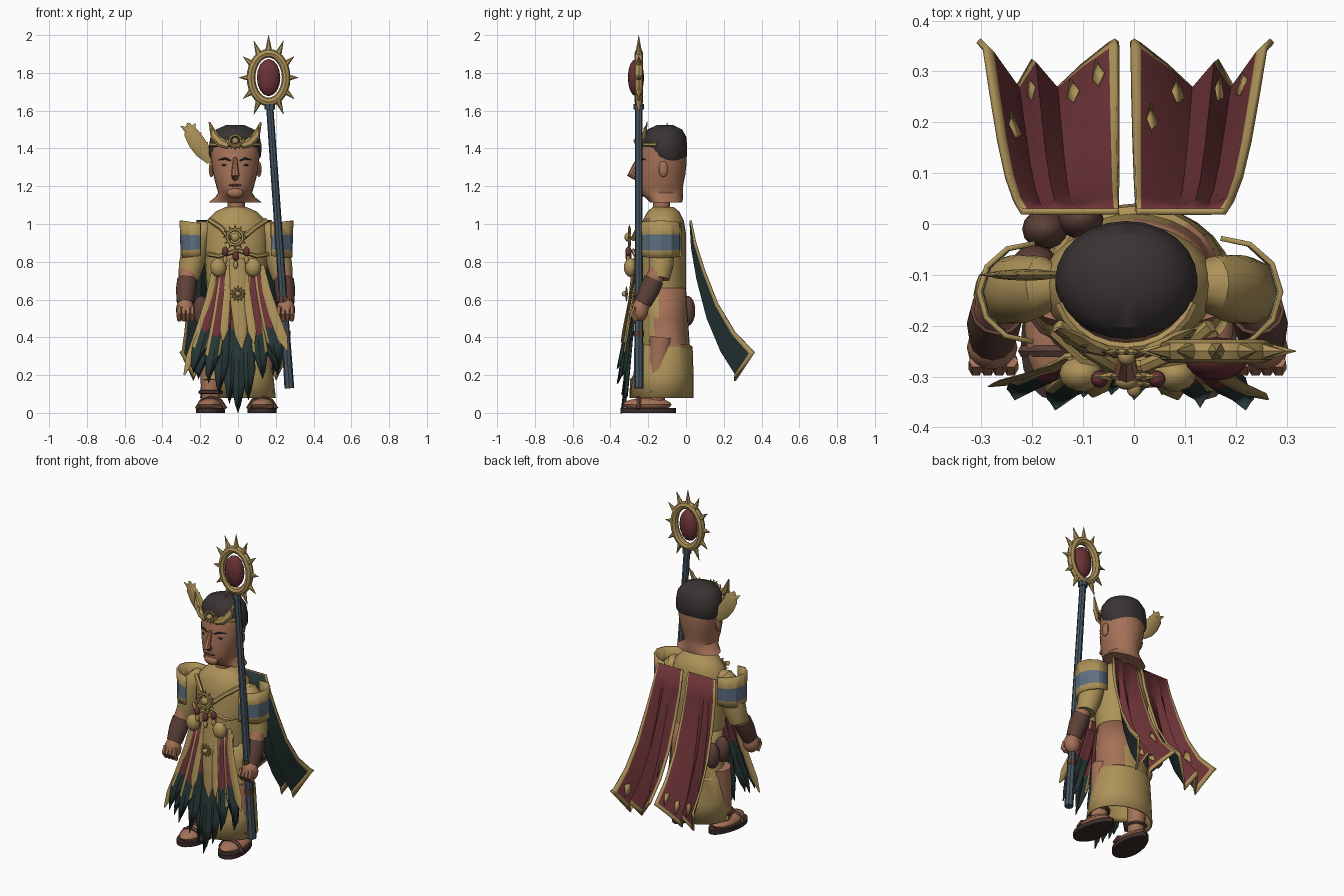
import bpy, bmesh, math
from mathutils import Vector

if "Cube" in bpy.data.objects:
    bpy.data.objects.remove(bpy.data.objects["Cube"])

def material(name, *rgb):
    m = bpy.data.materials.new(name)
    m.use_nodes = True
    m.diffuse_color = (*rgb, 1)
    m.node_tree.nodes["Principled BSDF"].inputs["Base Color"].default_value = (*rgb, 1)
    return m

gold, red, teal, skin, brown, steel, blue, hair, sole = [material(*a) for a in (
    ("gold", .42, .29, .10), ("dark red", .15, .033, .038), ("dark teal", .02, .038, .038),
    ("skin", .37, .165, .095), ("brown leather", .11, .052, .04), ("blue grey", .062, .09, .12),
    ("band blue", .11, .16, .22), ("black hair", .042, .033, .033), ("dark sole", .045, .025, .022))]
CLOTH = [red, teal, gold, gold]

def grid(name, rows, mats, wrap=True, loop=False, cap=True, rule=None, thick=0, back=0, angle=35):
    """Surface through rows of points, with optional thickness."""
    bm = bmesh.new()
    vs = [[bm.verts.new(p) for p in row] for row in rows]
    nr, nc = len(rows), len(rows[0])
    for r in range(nr if loop else nr - 1):
        for c in range(nc if wrap else nc - 1):
            a, b, d = vs[r], vs[(r + 1) % nr], (c + 1) % nc
            f = bm.faces.new((a[c], a[d], b[d], b[c]))
            f.material_index = rule(r, c, f.calc_center_median()) if rule else 0
    if wrap:
        for row in (vs[0], vs[-1]) if cap and not loop else ():
            bm.faces.new(row)
        bmesh.ops.recalc_face_normals(bm, faces=bm.faces)
    me = bpy.data.meshes.new(name)
    bm.to_mesh(me)
    bm.free()
    for m in mats:
        me.materials.append(m)
    me.shade_smooth()
    me.set_sharp_from_angle(angle=math.radians(angle))
    ob = bpy.data.objects.new(name, me)
    bpy.context.scene.collection.objects.link(ob)
    if thick:
        s = ob.modifiers.new("thickness", 'SOLIDIFY')
        s.thickness, s.offset = thick, -1
        s.material_offset, s.material_offset_rim = back, 2 * back
    return ob

def circle(n):
    return [(math.cos(2 * math.pi * i / n), math.sin(2 * math.pi * i / n)) for i in range(n)]

def loft(name, rings, mats, cx=0, n=20, **kw):
    """Stack of ellipses given as z, centre y, x radius, y radius."""
    return grid(name, [[(cx + rx * c, cy + ry * s, z) for c, s in circle(n)] for z, cy, rx, ry in rings], mats, **kw)

def tube(name, pts, radii, mat, n=8, loop=False, flat=1):
    """Round or flattened (along y) bar along a path."""
    pts = [Vector(p) for p in pts]
    rows = []
    for i, p in enumerate(pts):
        a = pts[i - 1] if i or loop else p
        b = pts[(i + 1) % len(pts)] if i < len(pts) - 1 or loop else p
        t = (b - a).normalized()
        side = t.cross(Vector((0, 1, 0)) if abs(t.y) < .9 else Vector((1, 0, 0))).normalized()
        up = side.cross(t)
        rows.append([p + radii[i] * (side * c + up * s * flat) for c, s in circle(n)])
    return grid(name, rows, [mat], loop=loop)

def ball(name, loc, r, mat, n=14):
    angles = [math.pi * (.02 + .12 * i) for i in range(9)]
    rings = [(loc[2] - r[2] * math.cos(a), loc[1], r[0] * math.sin(a), r[1] * math.sin(a)) for a in angles]
    return loft(name, rings, [mat], cx=loc[0], n=n)

def spike(name, a, b, r, flat=1):
    return tube(name, [a, b], [r, .001], gold, n=6, flat=flat)

def sun(name, x, y, z, r):
    """Medallion with a domed middle, rim and rays."""
    ball(name + "_boss", (x, y - .008, z), (r * .35, .018, r * .35), gold)
    tube(name + "_rim", [(x + r * .6 * c, y, z + r * .6 * s) for c, s in circle(16)], [r * .14] * 16, gold, n=6, loop=True)
    for c, s in circle(12):
        spike(name + "_ray", (x + r * .6 * c, y, z + r * .6 * s), (x + r * c, y, z + r * s), r * .14)

# Torso, hips and skirt, open over the left hip
loft("tunic", [(.64, -.125, .155, .125), (.8, -.125, .165, .125), (.95, -.122, .172, .122),
               (1.02, -.12, .155, .108), (1.065, -.12, .11, .085), (1.09, -.12, .055, .055)], [gold], cx=-.01, n=24)
skirt = loft("skirt", [(.66, -.12, .148, .12), (.5, -.115, .158, .125), (.36, -.11, .166, .13), (.35, -.11, .172, .145),
                       (.2, -.12, .187, .16), (.08, -.13, .2, .17)], [gold, skin], n=28, cap=False, thick=.008,
             rule=lambda r, c, p: int(p.z > .355 and p.x > 0 and -.155 < p.y < .005))
for v in skirt.data.vertices:
    if v.co.z < .1 and v.co.y < -.16 and v.co.x < -.02:
        v.co.z = .18
tube("neck", [(-.01, -.13, 1.06), (-.01, -.13, 1.16)], [.046, .046], skin, n=12)
# Head and hair
loft("head", [(1.115, -.105, .14, .085), (1.14, -.115, .107, .1), (1.165, -.135, .09, .118), (1.2, -.138, .1, .122),
              (1.26, -.13, .116, .126), (1.32, -.124, .126, .127), (1.4, -.118, .13, .12), (1.46, -.112, .118, .1),
              (1.5, -.11, .085, .075), (1.515, -.11, .03, .03)], [skin], cx=-.015, n=24)
loft("hair", [(1.335, -.1, .122, .09), (1.36, -.103, .137, .108), (1.41, -.11, .14, .116), (1.46, -.112, .131, .114),
              (1.5, -.112, .102, .092), (1.525, -.112, .045, .04)], [hair], cx=-.015, n=24)
tube("nose", [(-.015, -.248, 1.35), (-.015, -.272, 1.3), (-.015, -.29, 1.262), (-.015, -.255, 1.242)], [.01, .016, .023, .016], skin)
ball("mouth", (-.015, -.256, 1.205), (.035, .008, .006), brown)
ball("chin", (-.015, -.243, 1.165), (.045, .025, .028), skin)
for s in (-1, 1):
    x = -.015 + s * .052
    ball("eye", (x, -.235, 1.312), (.02, .008, .006), hair)
    tube("brow", [(x - s * .028, -.25, 1.335), (x, -.242, 1.347), (x + s * .035, -.215, 1.34)], [.004, .006, .003], hair, n=6)
    ball("ear", (-.015 + s * .126, -.12, 1.29), (.014, .025, .042), skin)
# Crown with a sun and two raised wings
sun("crown_sun", -.015, -.252, 1.44, .05)
tube("crown_band", [(-.015 + .138 * math.cos(a), -.115 + .128 * math.sin(a), 1.42)
                    for a in [math.pi * (1.1 + .08 * i) for i in range(11)]], [.011] * 11, gold, n=6)
for s in (-1, 1):
    path = [(-.015 + s * .035, -.252, 1.415), (-.015 + s * .075, -.24, 1.43), (-.015 + s * .11, -.222, 1.465), (-.015 + s * .137, -.205, 1.54)]
    tube("crown_wing", path, [.018, .025, .022, .004], gold, n=6, flat=.6)
    for p in path[:3]:
        spike("crown_feather", p, (p[0] + s * .015, p[1], p[2] + .055), .014, flat=.5)
# Feather plume on the right of the head
plume = [(-.145, -.1, 1.33), (-.185, -.1, 1.385), (-.22, -.1, 1.435), (-.25, -.1, 1.485), (-.265, -.1, 1.535)]
tube("plume", plume, [.02, .042, .045, .038, .006], gold, n=8, flat=.25)
for x, y, z in plume[1:4]:
    for dx, dz in ((-.055, .035), (.025, .05)):
        spike("plume_barb", (x, y, z), (x + dx, y, z + dz), .025, flat=.4)
# Arms, legs, feet and shoulder guards
MID = -.013
arc = [math.radians(a) for a in range(-92, 100, 31)]
for s in (-1, 1):
    tube("sleeve", [(MID + s * x, y, z) for x, y, z in ((.13, -.12, .985), (.165, -.12, .97), (.2, -.125, .93), (.215, -.128, .86),
                                                        (.235, -.132, .78), (.25, -.14, .71))],
         [.03, .056, .066, .068, .066, .054], gold, n=14)
    tube("forearm", [(MID + s * .25, -.14, .77), (MID + s * .261, -.19, .66), (MID + s * .266, -.235, .56)], [.046, .046, .038], skin, n=12)
    tube("bracer", [(MID + s * .256, -.17, .705), (MID + s * .262, -.195, .65), (MID + s * .266, -.228, .58)], [.053, .054, .045], brown, n=12)
    ball("hand", (MID + s * .266, -.243, .545), (.05, .045, .062), skin)
    for x in [MID + s * (.298 - .023 * i) for i in range(4)]:
        tube("finger", [(x, -.27, .56), (x, -.285, .525), (x, -.262, .49)], [.014, .015, .012], skin, n=6)
    grid("shoulder_guard", [[(MID + s * (.19 + rx * math.cos(a)), -.135 + .102 * math.sin(a), z + .025 * math.cos(a) * (z - .9) * 5)
                             for a in arc] for z, rx in ((1.005, .107), (.94, .104), (.865, .102), (.83, .1))],
         [gold, blue], wrap=False, thick=.01, rule=lambda r, c, p: int(r == 1), angle=20)
    fx = -.01 + s * .135
    tube("leg", [(fx, -.13, .4), (fx, -.15, .2), (fx, -.16, .04)], [.062, .055, .045], skin, n=12)
    tube("anklet", [(fx + .056 * c, -.16 + .06 * d, .11) for c, d in circle(14)], [.01] * 14, brown, n=6, loop=True)
    grid("sandal", [[(fx + c * (.075 - .012 * d) - s * .01 * d, -.2 + .147 * d, z) for c, d in circle(20)] for z in (0, .026)], [sole])
    ball("foot", (fx + s * .004, -.205, .044), (.066, .132, .036), skin)
    tube("sandal_strap", [(fx - .072, -.25, .02), (fx - .045, -.25, .064), (fx, -.25, .08), (fx + .05, -.25, .064), (fx + .078, -.25, .02)],
         [.013] * 5, brown, n=6)
# Two-panel cape, folded towards the hem, with worn gold patches
profile = [(.03, 1.02), (.055, .9), (.1, .76), (.17, .58), (.26, .43), (.352, .334), (.365, .32)]
folds = [(0, 0), (.05, .08), (.25, .5), (.45, 1), (.62, .4), (.75, 1), (.95, .15), (1, 0)]
for name, top, hem in (("cape_left", (.005, .178), (0, .268)), ("cape_right", (-.22, -.03), (-.302, -.038))):
    cols = folds if name == "cape_left" else [(1 - u, d) for u, d in reversed(folds)]
    rows = []
    for i, (y, z) in enumerate(profile):
        v = i / 6
        x0, x1 = (top[k] + (hem[k] - top[k]) * v for k in (0, 1))
        rows.append([Vector((x0 + (x1 - x0) * u, y - .1 * d * v, z - .15 * d * v)) for u, d in cols])
    grid(name, rows, CLOTH, wrap=False, thick=.012, back=1, angle=20,
         rule=lambda r, c, p: 2 if c in (0, 6) or r == 5 else 0)
    for r, c in ((3, 1), (4, 2), (4, 4), (4, 5)):
        a, b, d, e = [rows[r + i][c + j] + Vector((0, .006, .004)) for i, j in ((0, 0), (0, 1), (1, 1), (1, 0))]
        grid("cape_patch", [[a.lerp(b, .5).lerp(d.lerp(e, .5), .3), b.lerp(d, .5).lerp(a.lerp(e, .5), .25)],
                            [a.lerp(e, .5).lerp(b.lerp(d, .5), .3), d.lerp(e, .5).lerp(a, .1)]], [gold], wrap=False, thick=.004)

# Hanging front cloths with gold borders and pointed tips
def strip(name, x0, z0, x1, z1, y1, w0, w1, dark, border):
    rows = []
    for i in range(6):
        v = i / 5
        x = x0 + (x1 - x0) * v ** 1.35
        w = (w0 + (w1 - w0) * v) * (.35 if i == 5 else 1)
        rows.append([(x + w * k, -.262 + (y1 + .262) * v - b * v, z0 + (z1 - z0) * v - 2 * b * v)
                     for k, b in ((.5, 0), (.32, .006), (0, .022), (-.32, .006), (-.5, 0))])
    grid(name, rows, CLOTH, wrap=False, thick=.008, angle=20,
         rule=lambda r, c, p: 2 if border and c in (0, 3) and r < 4 else int(r >= dark))

for x0, x1, z1, y1 in ((-.105, -.235, .25, -.325), (-.07, -.155, .2, -.345), (.08, .13, .22, -.34), (.115, .22, .28, -.345)):
    strip("border_cloth", x0, .76, x1, z1, y1, .06, .09, 3, True)
for x0, x1, z1, y1 in ((-.08, -.21, .22, -.31), (-.06, -.1, .14, -.32), (-.025, -.045, .09, -.315),
                       (.01, 0, .04, -.325), (.045, .055, .11, -.315), (.1, .21, .24, -.32)):
    strip("under_cloth", x0, .7, x1, z1, y1, .06, .085, 2, False)
for x0, z0, x1, z1, y1, w in ((.035, .78, .085, .37, -.345, .045), (-.05, .78, -.08, .38, -.34, .045),
                              (-.12, .78, -.285, .2, -.32, .05), (.125, .78, .262, .33, -.345, .055)):
    tube("gold_sash", [(x0 + (x1 - x0) * v ** 1.35, -.265 + (y1 + .265) * v, z0 + (z1 - z0) * v) for v in (0, .3, .6, .85, 1)],
         [.014, .4 * w, .48 * w, .5 * w, .004], gold, n=6, flat=.25)
tube("centre_cloth", [(0, -.27, .82), (0, -.295, .6), (.015, -.315, .42), (.02, -.32, .34)], [.045, .042, .034, .005], gold, flat=.25)
# Chest ornaments and belt
sun("chest_sun", -.015, -.3, .93, .068)
sun("belt_sun", 0, -.315, .63, .042)
for s in (-1, 1):
    tube("chest_strap", [(s * .15, -.2, 1.02), (s * .09, -.25, .98), (s * .03 - .01, -.28, .92)], [.014] * 3, gold, n=6)
    tube("belt_chain", [(s * .16, -.21, .84), (s * .1, -.265, .83), (0, -.28, .86)], [.012] * 3, gold, n=6)
    ball("gold_tassel", (s * .092 - .012, -.295, .77), (.043, .035, .05), gold)
for x, z in ((-.068, .855), (-.012, .83), (.045, .855)):
    ball("red_bead", (x, -.305, z), (.017, .017, .026), red)
    ball("gold_drop", (x, -.305, z - .045), (.012, .012, .022), gold)
# Belt pouches around the right hip and back
for x, y, z in ((-.195, -.08, .54), (-.175, -.01, .52), (-.105, .01, .54)):
    ball("pouch", (x, y, z), (.045, .04, .08), brown)
# Staff with a sun ring and gem
tube("staff", [(.272, -.25, .13), (.243, -.25, .55), (.166, -.25, 1.65)], [.026, .022, .019], steel)
for x, z, m in ((.252, .42, brown), (.239, .6, brown), (.168, 1.62, steel)):
    tube("staff_collar", [(x, -.25, z - .015), (x, -.25, z + .015)], [.027, .027], m)
cx, cz = .162, 1.775
tube("staff_ring", [(cx + .093 * c, -.25, cz + .129 * s) for c, s in circle(28)], [.023] * 28, gold, loop=True)
for a, b in circle(12):
    spike("ring_spike", (cx + .092 * a, -.25, cz + .128 * b), (cx + .157 * a, -.25, cz + .225 * b), .021)
ball("gem", (cx, -.265, cz), (.062, .043, .098), red, n=16)
